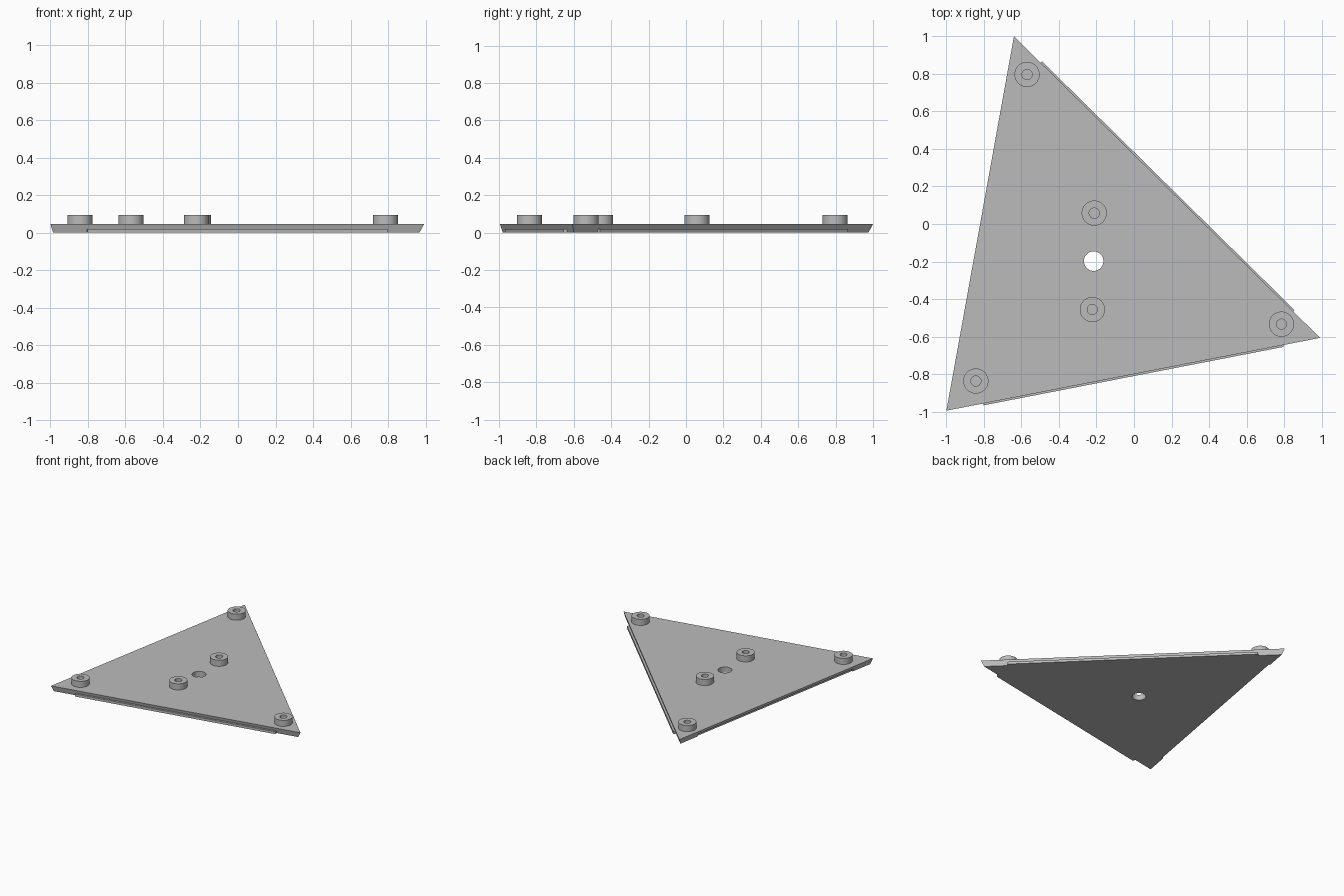
import bpy, bmesh, math
from mathutils import Vector

cube = bpy.data.objects.get("Cube")
if cube:
    bpy.data.objects.remove(cube, do_unlink=True)

grey = bpy.data.materials.new("plain_grey")
grey.use_nodes = True
colour = (0.5, 0.5, 0.5, 1)
grey.diffuse_color = colour
grey.node_tree.nodes["Principled BSDF"].inputs["Base Color"].default_value = colour

CORNERS = [Vector(c) for c in ((-1.0, -0.995), (0.992, -0.607), (-0.64, 1.0))]
THICK, DRAFT, STEP = 0.045, 0.012, 0.02
BOSS_TOP, BOSS_R, BORE_R = 0.095, 0.067, 0.027


def make(name, bm):
    bmesh.ops.recalc_face_normals(bm, faces=bm.faces)
    mesh = bpy.data.meshes.new(name)
    bm.to_mesh(mesh)
    bm.free()
    obj = bpy.data.objects.new(name, mesh)
    mesh.materials.append(grey)
    bpy.context.collection.objects.link(obj)
    return obj


def loft(name, loops, closed=False):
    """Skin a stack of point loops, capping the ends or joining them up."""
    bm = bmesh.new()
    rings = [[bm.verts.new(p) for p in loop] for loop in loops]
    pairs = list(zip(rings, rings[1:]))
    if closed:
        pairs.append((rings[-1], rings[0]))
    else:
        bm.faces.new(rings[0])
        bm.faces.new(rings[-1])
    n = len(rings[0])
    for a, b in pairs:
        for i in range(n):
            j = (i + 1) % n
            bm.faces.new((a[i], a[j], b[j], b[i]))
    return make(name, bm)


def circle(x, y, r, z, n=48):
    turns = [math.tau * i / n for i in range(n)]
    return [(x + r * math.cos(t), y + r * math.sin(t), z) for t in turns]


def inset_triangle(d, z):
    points = []
    for i, c in enumerate(CORNERS):
        a = (CORNERS[i - 1] - c).normalized()
        b = (CORNERS[(i + 1) % 3] - c).normalized()
        p = c + (a + b).normalized() * d / math.sin(a.angle(b) / 2)
        points.append((p.x, p.y, z))
    return points


def edge_bar(name, i, inner, outer, low, high, margin=0.2):
    """Straight bar running along one side of the plate."""
    a, b = CORNERS[i], CORNERS[(i + 1) % 3]
    along = (b - a).normalized()
    out = Vector((along.y, -along.x))
    a, b = a + along * margin, b - along * margin
    base = [a - out * inner, b - out * inner, b + out * outer, a + out * outer]
    return loft(name, [[(p.x, p.y, z) for p in base] for z in (low, high)])


def combine(target, tool, operation):
    tool.hide_render = True
    mod = target.modifiers.new(operation.lower(), "BOOLEAN")
    mod.operation, mod.solver, mod.object = operation, "EXACT", tool
    bpy.context.view_layer.objects.active = target
    bpy.ops.object.modifier_apply(modifier=mod.name)
    bpy.data.objects.remove(tool, do_unlink=True)


def smooth(obj):
    bpy.ops.object.select_all(action="DESELECT")
    obj.select_set(True)
    bpy.context.view_layer.objects.active = obj
    bpy.ops.object.shade_smooth_by_angle(angle=math.radians(30))


# Triangular plate, narrowing slightly towards the bottom
plate = loft("plate", [inset_triangle(DRAFT, 0), inset_triangle(0, THICK)])

# Tongues on the front and right sides, groove on the left side
for side in (0, 1):
    combine(plate, edge_bar("tongue", side, 0.04, 0.01, 0, STEP), "UNION")
combine(plate, edge_bar("groove", 2, 0.022, 0.05, -0.02, STEP + 0.002), "DIFFERENCE")

# Through hole in the middle
hole = [circle(-0.215, -0.198, 0.052, z) for z in (-0.1, 0.1)]
combine(plate, loft("centre_hole", hole), "DIFFERENCE")
smooth(plate)

# Round bosses with a bore, standing on the plate
bosses = {
    "back_boss": (-0.57, 0.797),
    "inner_back_boss": (-0.212, 0.058),
    "inner_front_boss": (-0.222, -0.456),
    "front_right_boss": (-0.843, -0.837),
    "front_left_boss": (0.786, -0.534),
}
for name, (x, y) in bosses.items():
    profile = [(BOSS_R, THICK), (BOSS_R, BOSS_TOP), (BORE_R, BOSS_TOP), (BORE_R, THICK)]
    smooth(loft(name, [circle(x, y, r, z) for r, z in profile], closed=True))
